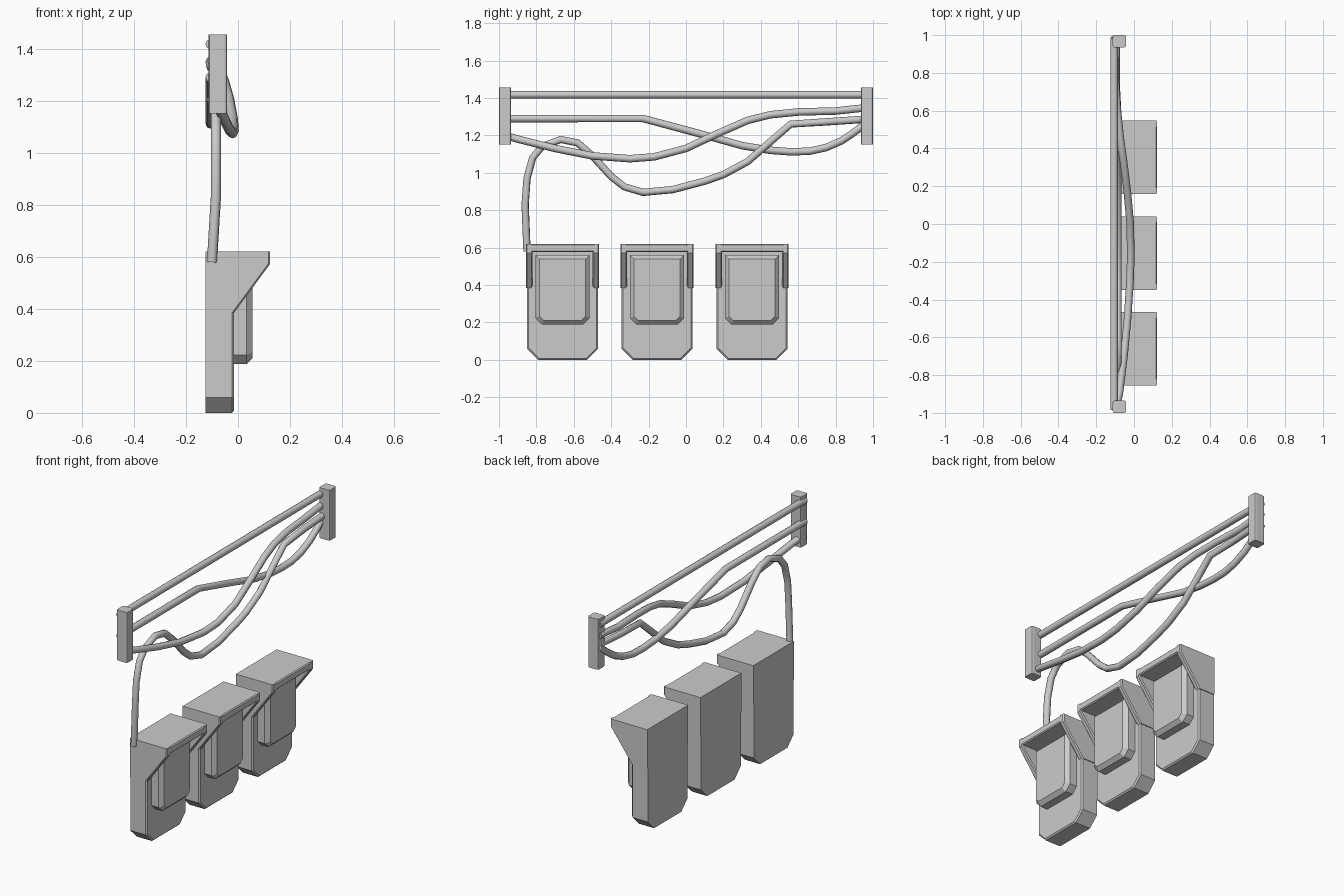
import bpy, bmesh, math
from mathutils import Vector

cube = bpy.data.objects.get("Cube")
if cube:
    bpy.data.objects.remove(cube)

grey = bpy.data.materials.new("light_grey")
grey.use_nodes = True
colour = (0.6, 0.6, 0.6, 1)
grey.diffuse_color = colour
grey.node_tree.nodes["Principled BSDF"].inputs["Base Color"].default_value = colour


def prism(name, outline, depth, bevel=0.0, segments=1, rule=None):
    """Extrude a closed outline by depth; bevel only the edges chosen by rule."""
    bm = bmesh.new()
    face = bm.faces.new([bm.verts.new(p) for p in outline])
    new = bmesh.ops.extrude_face_region(bm, geom=[face])["geom"]
    bmesh.ops.translate(bm, vec=depth, verts=[v for v in new if isinstance(v, bmesh.types.BMVert)])
    bmesh.ops.recalc_face_normals(bm, faces=bm.faces)
    if bevel:
        edges = [e for e in bm.edges if rule is None or rule(e.verts[0].co, e.verts[1].co)]
        bmesh.ops.bevel(bm, geom=edges, offset=bevel, segments=segments,
                        affect='EDGES', profile=0.5)
    mesh = bpy.data.meshes.new(name)
    bm.to_mesh(mesh)
    bm.free()
    mesh.materials.append(grey)
    ob = bpy.data.objects.new(name, mesh)
    bpy.context.collection.objects.link(ob)
    return ob


def chamfered(x, y, half, low, high, cut):
    """Upright rectangle in the yz plane with its lower corners cut off."""
    right = [(half - cut, low), (half, low + cut), (half, high)]
    pts = right + [(-a, b) for a, b in reversed(right)]
    return [(x, y + a, b) for a, b in pts]


def tube(name, points, radius=0.02):
    """Round rod through a list of points."""
    curve = bpy.data.curves.new(name, 'CURVE')
    curve.dimensions = '3D'
    curve.bevel_depth = radius
    curve.bevel_resolution = 2
    curve.use_fill_caps = True
    line = curve.splines.new('POLY')
    line.points.add(len(points) - 1)
    for p, co in zip(line.points, points):
        p.co = (*co, 1)
    line.use_smooth = True
    curve.materials.append(grey)
    ob = bpy.data.objects.new(name, curve)
    bpy.context.collection.objects.link(ob)
    return ob


# Three hooded boxes
BACK, FRONT = -0.125, -0.015
hood_side = [(BACK, 0.385), (FRONT, 0.385), (0.123, 0.572), (0.123, 0.62), (BACK, 0.62)]
for i, y in enumerate((-0.66, -0.155, 0.353)):
    n = str(i + 1)
    prism("box_body_" + n, chamfered(BACK, y, 0.19, 0, 0.615, 0.06),
          (FRONT - BACK, 0, 0), 0.008, 1,
          lambda a, b: a.x > -0.02 and b.x > -0.02)
    prism("box_panel_" + n, chamfered(FRONT - 0.01, y, 0.145, 0.188, 0.56, 0.035),
          (0.08, 0, 0), 0.022, 1,
          lambda a, b: a.x > 0.05 and b.x > 0.05)
    for name, side in (("left", 1), ("right", -1)):
        start = y + side * 0.195
        prism(f"hood_{name}_wall_{n}", [(x, start, z) for x, z in hood_side],
              (0, -side * 0.034, 0), 0.006, 1,
              lambda a, b: abs(a.y - b.y) < 1e-4 and a.x > -0.02 and b.x > -0.02
              and min(a.z, b.z) < 0.6)
    prism("hood_top_" + n,
          [(BACK, y - 0.194, 0.62), (BACK, y - 0.194, 0.576),
           (0.123, y - 0.194, 0.576), (0.123, y - 0.194, 0.62)],
          (0, 0.388, 0), 0.006, 1,
          lambda a, b: a.x > 0.1 and b.x > 0.1)

# End brackets
for name, y in (("front_bracket", -1.0), ("back_bracket", 0.935)):
    prism(name, [(-0.113, y, 1.15), (-0.042, y, 1.15), (-0.042, y + 0.065, 1.15),
                 (-0.113, y + 0.065, 1.15)], (0, 0, 0.305), 0.01, 2,
          lambda a, b: abs(a.z - b.z) > 0.1)

# Straight top rod
R = -0.105
tube("top_rod", [(R, -0.985, 1.417), (R, 0.985, 1.417)])

# Bent rod
tube("bent_rod", [(R, y, z) for y, z in (
    (-0.985, 1.29), (-0.6, 1.29), (-0.23, 1.29), (0.05, 1.215), (0.3, 1.145), (0.45, 1.12),
    (0.56, 1.112), (0.66, 1.115), (0.75, 1.135), (0.83, 1.17), (0.89, 1.21), (0.985, 1.28))])

# Cable bulging forward in the middle
tube("sagging_cable", [
    (-0.1, -0.985, 1.205), (-0.078, -0.9, 1.18), (-0.053, -0.7, 1.13), (-0.034, -0.5, 1.09),
    (-0.021, -0.3, 1.075), (-0.017, -0.17, 1.085), (-0.02, 0, 1.13), (-0.035, 0.17, 1.21),
    (-0.055, 0.33, 1.28), (-0.072, 0.45, 1.31), (-0.088, 0.6, 1.325), (-0.102, 0.8, 1.33),
    (R, 0.985, 1.35)])

# Hanging cable that drops to the first box
path = ((-0.85, 0.58), (-0.86, 0.83), (-0.85, 0.97), (-0.82, 1.08), (-0.77, 1.14),
        (-0.67, 1.178), (-0.58, 1.16), (-0.5, 1.09), (-0.4, 0.98), (-0.33, 0.925),
        (-0.23, 0.895), (-0.07, 0.91), (0.1, 0.955), (0.2, 0.99), (0.33, 1.06),
        (0.45, 1.165), (0.56, 1.26), (0.75, 1.272), (0.985, 1.288))
tube("hanging_cable", [(-0.1 if z < 0.7 else -0.085 if y < 0.6 else -0.095, y, z)
                       for y, z in path])
